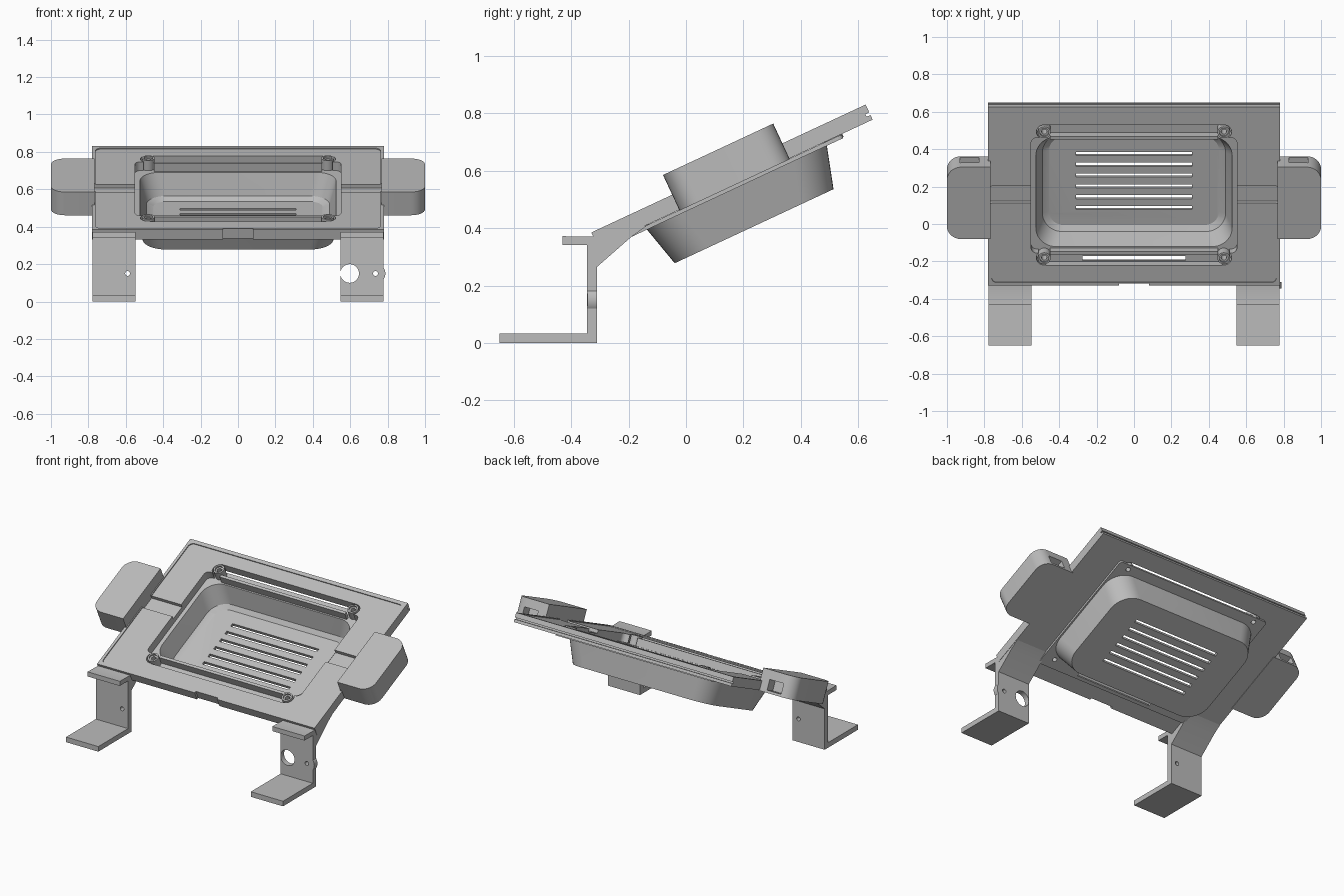
import bpy, bmesh, math
from mathutils import Matrix, Vector

if "Cube" in bpy.data.objects:
    bpy.data.objects.remove(bpy.data.objects["Cube"], do_unlink=True)

grey = bpy.data.materials.new("plain grey")
grey.use_nodes = True
grey.diffuse_color = (0.5, 0.5, 0.5, 1)
grey.node_tree.nodes["Principled BSDF"].inputs["Base Color"].default_value = (0.5, 0.5, 0.5, 1)

# Tilted frame: x across, y up the slope, z out of the panel
TILT = Matrix.Translation((0, -0.33, 0.385)) @ Matrix.Rotation(math.radians(25), 4, 'X')


def make(name, bm):
    bmesh.ops.recalc_face_normals(bm, faces=bm.faces)
    mesh = bpy.data.meshes.new(name)
    bm.to_mesh(mesh)
    bm.free()
    mesh.materials.append(grey)
    obj = bpy.data.objects.new(name, mesh)
    bpy.context.collection.objects.link(obj)
    return obj


def rounded(x0, x1, y0, y1, left=0.0, right=0.0, seg=8):
    """Rectangle outline with a radius on its low-x and high-x corners."""
    pts = []
    corners = [(x1, y1, right, 0), (x0, y1, left, 1), (x0, y0, left, 2), (x1, y0, right, 3)]
    for x, y, r, quarter in corners:
        if r == 0:
            pts.append((x, y))
            continue
        cx = x - r if x == x1 else x + r
        cy = y - r if y == y1 else y + r
        for i in range(seg + 1):
            a = (quarter + i / seg) * math.pi / 2
            pts.append((cx + r * math.cos(a), cy + r * math.sin(a)))
    return pts


def circle(x, y, r, seg=32):
    return [(x + r * math.cos(2 * math.pi * i / seg),
             y + r * math.sin(2 * math.pi * i / seg)) for i in range(seg)]


def loft(name, rings):
    """Skin a list of (outline, height) rings and cap both ends."""
    bm = bmesh.new()
    loops = [[bm.verts.new((x, y, z)) for x, y in pts] for pts, z in rings]
    for a, b in zip(loops, loops[1:]):
        for i in range(len(a)):
            j = (i + 1) % len(a)
            bm.faces.new((a[i], a[j], b[j], b[i]))
    bm.faces.new(loops[0])
    bm.faces.new(loops[-1])
    return make(name, bm)


def prism(name, pts, z0, z1):
    return loft(name, [(pts, z0), (pts, z1)])


def box(x0, x1, y0, y1, z0, z1, name="cutter"):
    return prism(name, rounded(x0, x1, y0, y1), z0, z1)


def cut(obj, cutters):
    for c in cutters:
        c.hide_render = True
        mod = obj.modifiers.new("cut", 'BOOLEAN')
        mod.operation, mod.solver, mod.object = 'DIFFERENCE', 'EXACT', c
    bpy.context.view_layer.update()
    dg = bpy.context.evaluated_depsgraph_get()
    mesh = bpy.data.meshes.new_from_object(obj.evaluated_get(dg))
    obj.modifiers.clear()
    obj.data = mesh
    for c in cutters:
        bpy.data.objects.remove(c, do_unlink=True)


def finish(obj, matrix=None):
    if matrix is not None:
        obj.matrix_world = matrix
    bpy.ops.object.select_all(action='DESELECT')
    obj.select_set(True)
    bpy.context.view_layer.objects.active = obj
    bpy.ops.object.shade_smooth_by_angle(angle=math.radians(30))


SIDES = ((-1, "right"), (1, "left"))

# Main panel with shallow recessed face, opening, cable channels and edge grooves
panel = box(-0.78, 0.78, 0, 1.055, -0.058, 0, "panel")
cutters = [
    prism("cutter", rounded(-0.762, 0.762, 0.018, 1.03, 0.03, 0.03), -0.006, 0.1),
    prism("cutter", rounded(-0.55, 0.55, 0.19, 0.87, 0.03, 0.03), -0.1, 0.1),
    box(-0.47, 0.47, 0.116, 0.946, -0.1, 0.1),
    box(-0.08, 0.08, -0.1, 0.012, -0.1, 0.1),
    box(-1, 1, 1.04, 1.2, -0.04, -0.03),
]
for s, side in SIDES:
    x0, x1 = sorted((s * 0.5, s * 0.77))
    cutters.append(box(x0, x1, 0.486, 0.585, -0.028, 0.1))
    for v in (0.161, 0.904):
        cutters.append(prism("cutter", circle(s * 0.48, v, 0.042), -0.1, 0.1))
cut(panel, cutters)
finish(panel, TILT)


# Tapered tub with a thin flange behind the panel
def ring(half, v0, v1, r):
    return rounded(-half, half, v0, v1, r, r, 10)


tub = loft("tub", [
    (ring(0.455, 0.265, 0.785, 0.08), -0.2),
    (ring(0.49, 0.235, 0.812, 0.11), -0.18),
    (ring(0.525, 0.203, 0.85, 0.11), -0.059),
    (ring(0.56, 0.1, 0.935, 0.02), -0.059),
    (ring(0.56, 0.1, 0.935, 0.02), -0.073),
    (ring(0.55, 0.18, 0.872, 0.13), -0.073),
    (ring(0.51, 0.218, 0.829, 0.13), -0.22),
])
cutters = [box(-0.31, 0.31, 0.366 + 0.064 * i - 0.011, 0.366 + 0.064 * i + 0.011, -0.3, -0.15)
           for i in range(6)]
cutters.append(box(-0.275, 0.275, 0.122, 0.147, -0.1, 0))
for s, side in SIDES:
    for v in (0.161, 0.904):
        cutters.append(prism("cutter", circle(s * 0.48, v, 0.014), -0.1, 0.1))
cut(tub, cutters)
finish(tub, TILT)

# Lip bars along the front and back of the tub mouth
for name, v0, v1 in (("front_lip", 0.178, 0.196), ("back_lip", 0.858, 0.876)):
    finish(box(-0.45, 0.45, v0, v1, -0.065, -0.01, name), TILT)

for s, side in SIDES:
    # Screw bosses
    for v, place in ((0.161, "front"), (0.904, "back")):
        boss = prism(f"{side}_{place}_boss", circle(s * 0.48, v, 0.034), -0.07, 0)
        cut(boss, [prism("cutter", circle(s * 0.48, v, 0.014), -0.1, 0.1),
                   prism("cutter", circle(s * 0.48, v, 0.024), -0.01, 0.1)])
        finish(boss, TILT)

    # Side pod with a socket in its back face
    outline = [(s * x, y) for x, y in rounded(0.768, 1.0, 0.311, 0.735, 0, 0.075)]
    pod = prism(f"{side}_pod", outline, -0.061, 0.076)
    x0, x1 = sorted((s * 0.83, s * 0.93))
    cut(pod, [box(x0, x1, 0.67, 0.8, -0.045, 0.02)])
    finish(pod, TILT)

    # Leg: foot, upright, front shelf and brace in one side profile
    profile = [(-0.65, 0), (-0.31, 0), (-0.31, 0.265), (-0.19, 0.37), (-0.14, 0.406),
               (-0.16, 0.42), (-0.31, 0.37), (-0.43, 0.372), (-0.43, 0.342),
               (-0.345, 0.342), (-0.345, 0.033), (-0.65, 0.033)]
    leg = prism(f"{side}_leg", profile, 0.547, 0.778)
    leg.data.transform(Matrix(((0, 0, s, 0), (1, 0, 0, 0), (0, 1, 0, 0), (0, 0, 0, 1))))
    if s < 0:
        leg.data.flip_normals()
    upright = Matrix(((1, 0, 0, 0), (0, 0, 1, 0), (0, 1, 0, 0), (0, 0, 0, 1)))

    def drill(x, r, y0=-0.5, y1=-0.2, name="cutter"):
        hole = prism(name, circle(x, 0.15, r), y0, y1)
        hole.data.transform(upright)
        hole.data.flip_normals()
        return hole

    if s > 0:
        cut(leg, [drill(0.597, 0.05), drill(0.735, 0.013)])
        ear = drill(0.735, 0.053, -0.344, -0.311, "left_leg_ear")
        cut(ear, [drill(0.735, 0.013), drill(0.597, 0.05), box(0.6, 0.777, -0.5, -0.2, 0, 0.3)])
        finish(ear)
    else:
        cut(leg, [drill(-0.59, 0.013)])
    finish(leg)
